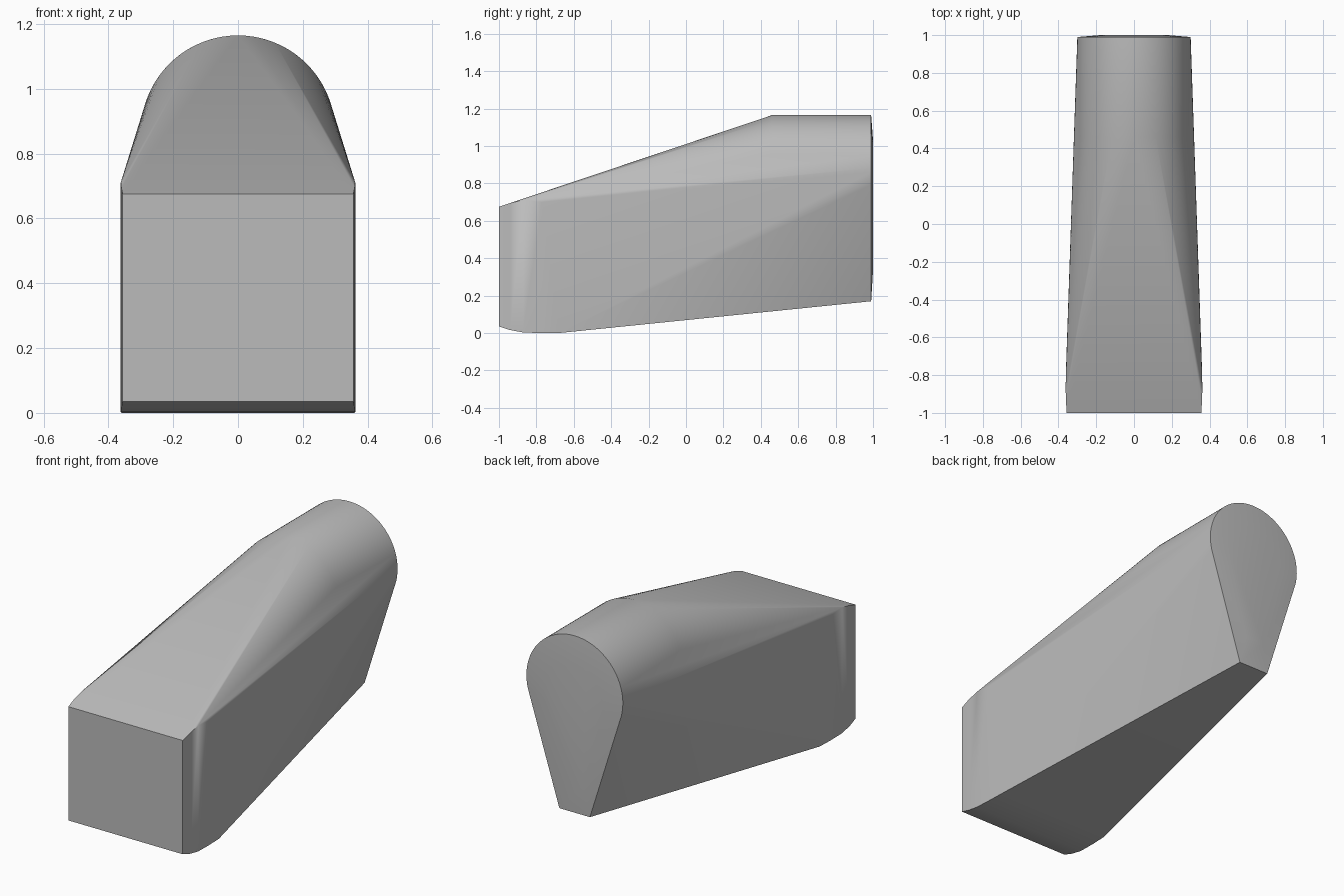
import bpy
import bmesh
import math

cube = bpy.data.objects.get("Cube")
if cube:
    bpy.data.objects.remove(cube, do_unlink=True)

RADIUS, CENTRE_Z = 0.3, 0.865


def arc(y, start, end, steps):
    """Points on the rounded upper edge, at depth y."""
    pts = []
    for i in range(steps + 1):
        a = math.radians(start + (end - start) * i / steps)
        pts.append((RADIUS * math.cos(a), y, CENTRE_Z + RADIUS * math.sin(a)))
    return pts


def both_sides(x, y, z):
    return [(x, y, z), (-x, y, z)]


# Blunt front block with a softened lower edge and slightly bowed sides
points = []
for half_width, y, low, high in [(0.356, -1.0, 0.035, 0.675),
                                 (0.36, -0.94, 0.016, 0.695),
                                 (0.362, -0.87, 0.003, 0.711),
                                 (0.36, -0.77, 0.0, 0.70),
                                 (0.357, -0.68, 0.0, 0.69)]:
    points += both_sides(half_width, y, low) + both_sides(half_width, y, high)

# Rounded ridge and the teardrop-shaped back end
teardrop = arc(0.99, -14, 194, 48) + both_sides(0.095, 0.99, 0.17)
points += arc(0.46, 0, 180, 40) + teardrop

# Very shallow dome on the back face
points += [(x * 0.6, 1.0, 0.72 + (z - 0.72) * 0.7) for x, y, z in teardrop]

# Wrap one taut skin around the sections
bm = bmesh.new()
for p in points:
    bm.verts.new(p)
hull = bmesh.ops.convex_hull(bm, input=bm.verts)
loose = {g for g in hull["geom_interior"] + hull["geom_unused"]
         if isinstance(g, bmesh.types.BMVert)}
bmesh.ops.delete(bm, geom=list(loose), context="VERTS")
bmesh.ops.dissolve_limit(bm, angle_limit=math.radians(0.2),
                         verts=bm.verts, edges=bm.edges)
bmesh.ops.recalc_face_normals(bm, faces=bm.faces)
mesh = bpy.data.meshes.new("tapered_body")
bm.to_mesh(mesh)
bm.free()
body = bpy.data.objects.new("tapered_body", mesh)
bpy.context.collection.objects.link(body)

# Plain grey finish
grey = bpy.data.materials.new("plain_grey")
grey.use_nodes = True
colour = (0.5, 0.5, 0.5, 1.0)
grey.diffuse_color = colour
grey.node_tree.nodes["Principled BSDF"].inputs["Base Color"].default_value = colour
mesh.materials.append(grey)

# Smooth the curved skin, keep the end edges crisp
bpy.ops.object.select_all(action="DESELECT")
body.select_set(True)
bpy.context.view_layer.objects.active = body
bpy.ops.object.shade_smooth_by_angle(angle=math.radians(30))
